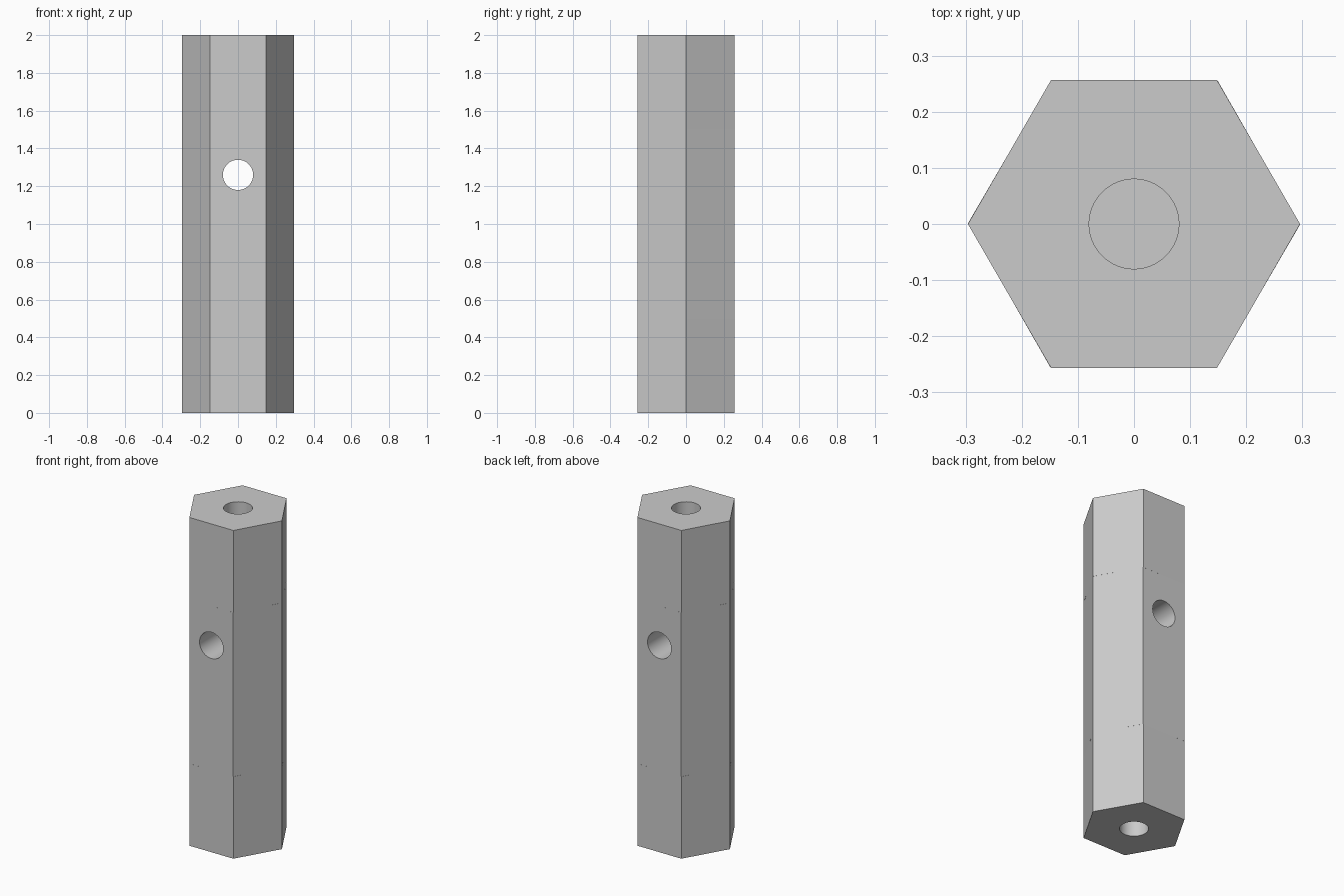
import bpy
import math

cube = bpy.data.objects.get("Cube")
if cube:
    bpy.data.objects.remove(cube, do_unlink=True)

HEX_RADIUS = 0.296
HOLE_RADIUS = 0.08

grey = bpy.data.materials.new("plain grey")
grey.use_nodes = True
colour = (0.6, 0.6, 0.6, 1)
grey.diffuse_color = colour
grey.node_tree.nodes["Principled BSDF"].inputs["Base Color"].default_value = colour


def cylinder(name, sides, radius, depth, z, rotation=(0, 0, 0)):
    bpy.ops.mesh.primitive_cylinder_add(
        vertices=sides, radius=radius, depth=depth, location=(0, 0, z), rotation=rotation)
    obj = bpy.context.object
    obj.name = name
    obj.data.materials.append(grey)
    return obj


def hex_section(name, bottom, top, twist=0):
    # Corners point along x, flats face front and back
    return cylinder(name, 6, HEX_RADIUS, top - bottom, (bottom + top) / 2,
                    (0, 0, math.radians(30 + twist)))


def drill(body, cutter):
    cutter.hide_render = True
    mod = body.modifiers.new("hole", 'BOOLEAN')
    mod.operation = 'DIFFERENCE'
    mod.solver = 'EXACT'
    mod.object = cutter
    bpy.context.view_layer.objects.active = body
    bpy.ops.object.modifier_apply(modifier=mod.name)
    bpy.data.objects.remove(cutter, do_unlink=True)
    bpy.ops.object.select_all(action='DESELECT')
    body.select_set(True)
    bpy.ops.object.shade_smooth_by_angle(angle=math.radians(30))


# End sections, each with an axial bore that stops at the middle section
for name, bottom, top in (("lower_section", 0, 0.5), ("upper_section", 1.5, 2)):
    section = hex_section(name, bottom, top)
    drill(section, cylinder("bore_cutter", 64, HOLE_RADIUS, 0.8, (bottom + top) / 2))

# Middle section, very slightly turned, with a cross hole from front to back
middle = hex_section("middle_section", 0.5, 1.5, -0.2)
drill(middle, cylinder("cross_hole_cutter", 64, HOLE_RADIUS, 1, 1.26, (math.pi / 2, 0, 0)))
